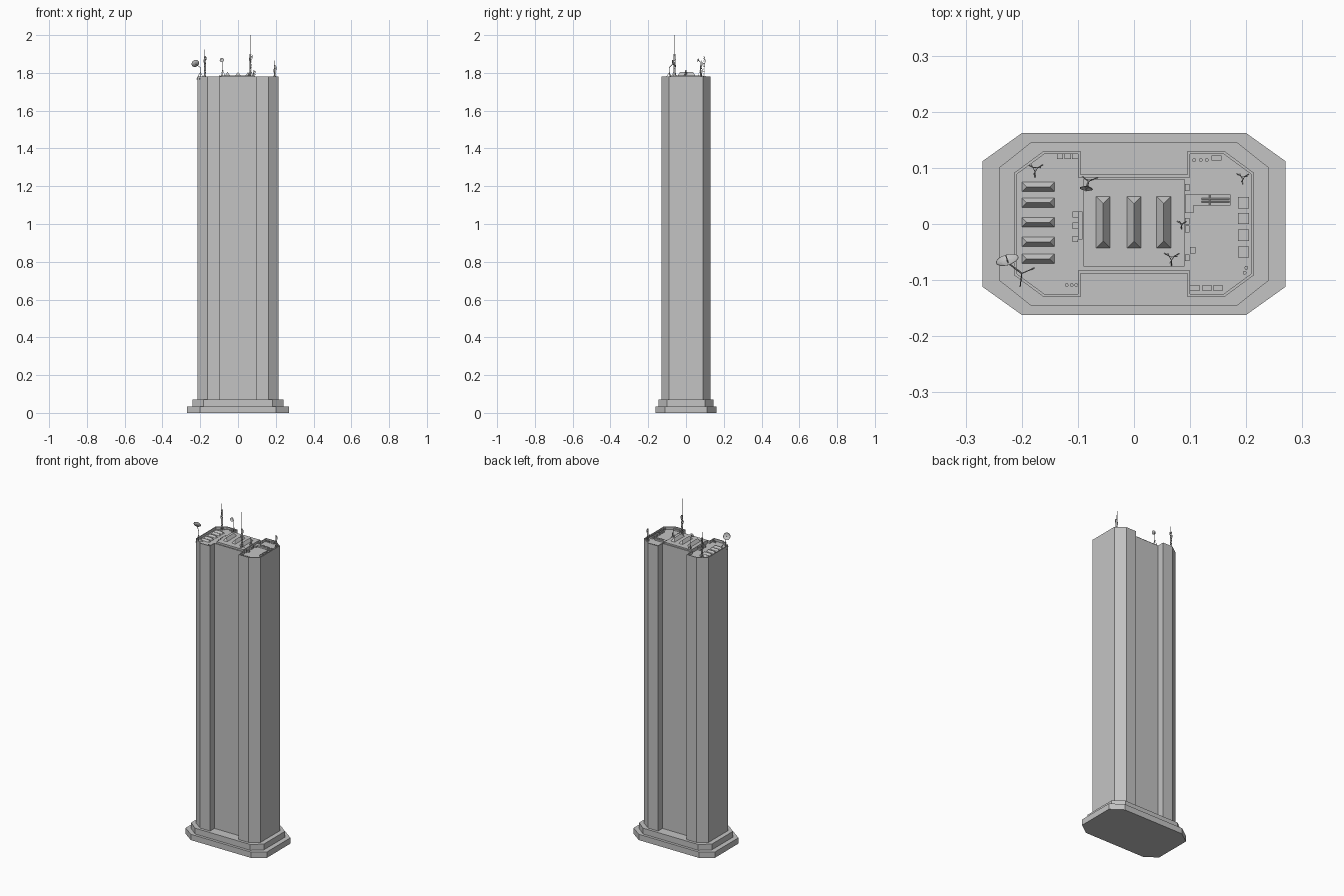
import bpy, bmesh, math
from mathutils import Vector, Matrix

cube = bpy.data.objects.get("Cube")
if cube:
    bpy.data.objects.remove(cube, do_unlink=True)

grey = bpy.data.materials.new("concrete_grey")
grey.use_nodes = True
COLOUR = (0.55, 0.55, 0.55, 1)
grey.diffuse_color = COLOUR
grey.node_tree.nodes["Principled BSDF"].inputs["Base Color"].default_value = COLOUR

ROOF, TOP, DECK = 1.766, 1.78, 1.787   # sunken roof, parapet top, centre deck


def finish(name, bm):
    bmesh.ops.recalc_face_normals(bm, faces=bm.faces)
    mesh = bpy.data.meshes.new(name)
    bm.to_mesh(mesh)
    bm.free()
    mesh.materials.append(grey)
    obj = bpy.data.objects.new(name, mesh)
    bpy.context.collection.objects.link(obj)
    return obj


def prism(bm, outline, z0, z1):
    """Extrude a plan outline upwards and return the top face."""
    low = [bm.verts.new((x, y, z0)) for x, y in outline]
    high = [bm.verts.new((x, y, z1)) for x, y in outline]
    n = len(outline)
    bm.faces.new(low[::-1])
    for i in range(n):
        j = (i + 1) % n
        bm.faces.new((low[i], low[j], high[j], high[i]))
    return bm.faces.new(high)


def mirrored(quarter):
    """Complete a quarter outline (+x, +y) to all four quadrants."""
    flip = [(-x, y) for x, y in reversed(quarter)]
    half = quarter + flip
    return half + [(-x, -y) for x, y in half]


def box(bm, x, y, z, sx, sy, sz):
    m = Matrix.Translation((x, y, z + sz / 2)) @ Matrix.Diagonal((sx, sy, sz, 1))
    bmesh.ops.create_cube(bm, size=1, matrix=m)


def strut(bm, a, b, r=0.001, sides=5):
    a, b = Vector(a), Vector(b)
    d = b - a
    m = Matrix.Translation((a + b) / 2) @ d.to_track_quat('Z', 'Y').to_matrix().to_4x4()
    bmesh.ops.create_cone(bm, cap_ends=True, segments=sides, radius1=r, radius2=r,
                          depth=d.length, matrix=m)


# Stepped plinth
bm = bmesh.new()
prism(bm, mirrored([(0.27, 0.112), (0.2, 0.162)]), 0, 0.035)
finish("plinth_lower", bm)
bm = bmesh.new()
prism(bm, mirrored([(0.241, 0.1), (0.183, 0.146)]), 0.035, 0.07)
finish("plinth_upper", bm)

# Tower shaft with recessed middle bays, parapet and sunken roof
bm = bmesh.new()
roof = prism(bm, mirrored([(0.214, 0.091), (0.161, 0.13), (0.095, 0.13), (0.095, 0.088)]),
             0.07, TOP)
bm.normal_update()
bmesh.ops.inset_region(bm, faces=[roof], thickness=0.005, use_even_offset=True)
sunk = bmesh.ops.extrude_face_region(bm, geom=[roof])
if roof.is_valid:
    bmesh.ops.delete(bm, geom=[roof], context='FACES_ONLY')
bmesh.ops.translate(bm, vec=(0, 0, ROOF - TOP),
                    verts=[g for g in sunk["geom"] if isinstance(g, bmesh.types.BMVert)])
finish("tower_shaft", bm)

# Raised deck in the middle of the roof
bm = bmesh.new()
box(bm, 0, 0.002, ROOF, 0.18, 0.156, DECK - ROOF)
finish("centre_deck", bm)


# Hipped skylights
def skylight(name, x, y, z, lx, ly, h):
    bm = bmesh.new()
    top = prism(bm, [(x - lx/2, y - ly/2), (x + lx/2, y - ly/2),
                     (x + lx/2, y + ly/2), (x - lx/2, y + ly/2)], z, z + h)
    hip = min(lx, ly) / 2
    for v in top.verts:
        v.co.x = x + math.copysign(lx / 2 - hip, v.co.x - x)
        v.co.y = y + math.copysign(ly / 2 - hip, v.co.y - y)
    bmesh.ops.remove_doubles(bm, verts=bm.verts, dist=0.0001)
    finish(name, bm)


for x in (-0.055, 0, 0.053):
    skylight("deck_skylight", x, 0.003, DECK, 0.025, 0.092, 0.018)
for y in (0.066, 0.038, 0.003, -0.032, -0.062):
    skylight("wing_skylight", -0.171, y, ROOF, 0.058, 0.017, 0.011)

# Rooftop plant boxes
bm = bmesh.new()
for x in (-0.132, -0.118, -0.105):
    box(bm, x, 0.12, ROOF, 0.011, 0.009, 0.008)
for x in (0.109, 0.13, 0.15):
    box(bm, x, -0.114, ROOF, 0.018, 0.009, 0.009)
box(bm, 0.147, 0.118, ROOF, 0.018, 0.009, 0.009)
for y in (0.065, 0.005, -0.009, -0.06):
    box(bm, 0.095, y, ROOF, 0.008, 0.012, 0.016)
box(bm, 0.105, -0.047, ROOF, 0.01, 0.012, 0.009)
for y in (0.017, -0.003, -0.027):
    box(bm, -0.105, y, ROOF, 0.01, 0.011, 0.01)
box(bm, -0.096, -0.003, ROOF, 0.008, 0.05, 0.02)
finish("plant_boxes", bm)

# Air conditioning units with raised slats
bm = bmesh.new()
for y in (0.038, 0.01, -0.02, -0.05):
    box(bm, 0.195, y, ROOF, 0.02, 0.02, 0.009)
    for dx in (-0.006, 0, 0.006):
        box(bm, 0.195 + dx, y, ROOF + 0.009, 0.003, 0.018, 0.002)
finish("cooling_units", bm)

# Angled service duct with pipes on top
bm = bmesh.new()
prism(bm, [(0.091, 0.02), (0.106, 0.02), (0.106, 0.033), (0.172, 0.033),
           (0.172, 0.053), (0.091, 0.053)], ROOF, ROOF + 0.009)
for y in (0.04, 0.045):
    strut(bm, (0.12, y, ROOF + 0.01), (0.17, y, ROOF + 0.01), 0.0015)
strut(bm, (0.135, 0.034, ROOF + 0.01), (0.135, 0.052, ROOF + 0.01), 0.0015)
finish("service_duct", bm)

# Round roof vents
bm = bmesh.new()
vents = [(x, 0.114) for x in (0.107, 0.119, 0.13)] + [(x, -0.109) for x in (-0.12, -0.111, -0.103)]
for x, y in vents + [(0.2, -0.078), (0.197, -0.087)]:
    strut(bm, (x, y, ROOF), (x, y, ROOF + 0.01), 0.0033, 10)
finish("roof_vents", bm)


# Lattice masts with splayed feet, side aerials and a whip
def mast(name, x, y, z0, z1, tip, w):
    bm = bmesh.new()
    ring = [Vector((x + w * math.cos(a), y + w * math.sin(a), 0))
            for a in (0.5, 0.5 + math.tau / 3, 0.5 + 2 * math.tau / 3)]
    steps = max(3, round((z1 - z0) / 0.014))
    dz = Vector((0, 0, (z1 - z0) / steps))
    up = Vector((0, 0, z0))
    for i in range(3):
        p, q = ring[i], ring[(i + 1) % 3]
        strut(bm, p + up, p + up + dz * steps)
        foot = Vector((x, y, 0)) + (p - Vector((x, y, 0))) * 3
        strut(bm, foot + up, p + up + dz * 1.5, 0.0008)
        for s in range(steps):
            strut(bm, p + up + dz * s, q + up + dz * (s + 1), 0.0007, 4)
            strut(bm, p + up + dz * (s + 1), q + up + dz * (s + 1), 0.0007, 4)
        arm = p + (p - q) * 0.6 + up + dz * (steps - 1 - i)
        strut(bm, p + up + dz * (steps - 1 - i), arm, 0.0008)
        strut(bm, arm - dz * 0.6, arm + dz * 0.6, 0.0013)
    strut(bm, (x, y, z1 - 0.01), (x, y, tip), 0.0009)
    finish(name, bm)


mast("front_mast", 0.067, -0.06, DECK, 1.9, 2.0, 0.005)
mast("back_mast", -0.176, 0.098, ROOF, 1.89, 1.925, 0.005)
mast("corner_mast", 0.194, 0.083, ROOF, 1.84, 1.865, 0.004)
mast("deck_mast", 0.085, 0, DECK, 1.815, 1.83, 0.003)


# Dish aerials on tripod stands
def dish(name, foot, centre, facing, r, spread):
    bm = bmesh.new()
    foot, centre, n = Vector(foot), Vector(centre), Vector(facing).normalized()
    hub = Vector((foot.x, foot.y, centre.z - r))
    strut(bm, foot, hub, 0.0018, 6)
    strut(bm, hub, centre - n * r * 0.3, 0.0018, 6)
    for i in range(3):
        a = 0.4 + i * math.tau / 3
        leg = foot + Vector((math.cos(a), math.sin(a), 0)) * spread
        strut(bm, leg, foot.lerp(hub, 0.6), 0.001)
        strut(bm, leg, foot, 0.001)
    # Bowl: thin double-sided profile turned about the facing axis
    turn = Matrix.Translation(centre) @ n.to_track_quat('Z', 'Y').to_matrix().to_4x4()
    profile = [(0, -0.34), (0.5, -0.26), (1, 0), (0.96, 0.02), (0.5, -0.2), (0, -0.28)]
    verts = [bm.verts.new(turn @ Vector((a * r, 0, b * r))) for a, b in profile]
    edges = [bm.edges.new(pair) for pair in zip(verts, verts[1:])]
    bmesh.ops.spin(bm, geom=verts + edges, cent=centre, axis=n, angle=math.tau,
                   steps=16, use_merge=True)
    bmesh.ops.remove_doubles(bm, verts=bm.verts, dist=0.00005)
    # Feed horn
    strut(bm, centre - n * r * 0.28, centre + n * r * 0.45, 0.001)
    finish(name, bm)


dish("large_dish", (-0.2, -0.088, ROOF), (-0.226, -0.064, 1.85), (-0.25, 0.85, 0.45), 0.021, 0.024)
dish("small_dish", (-0.081, 0.076, ROOF), (-0.085, 0.063, 1.868), (-0.1, -0.93, 0.3), 0.012, 0.018)
